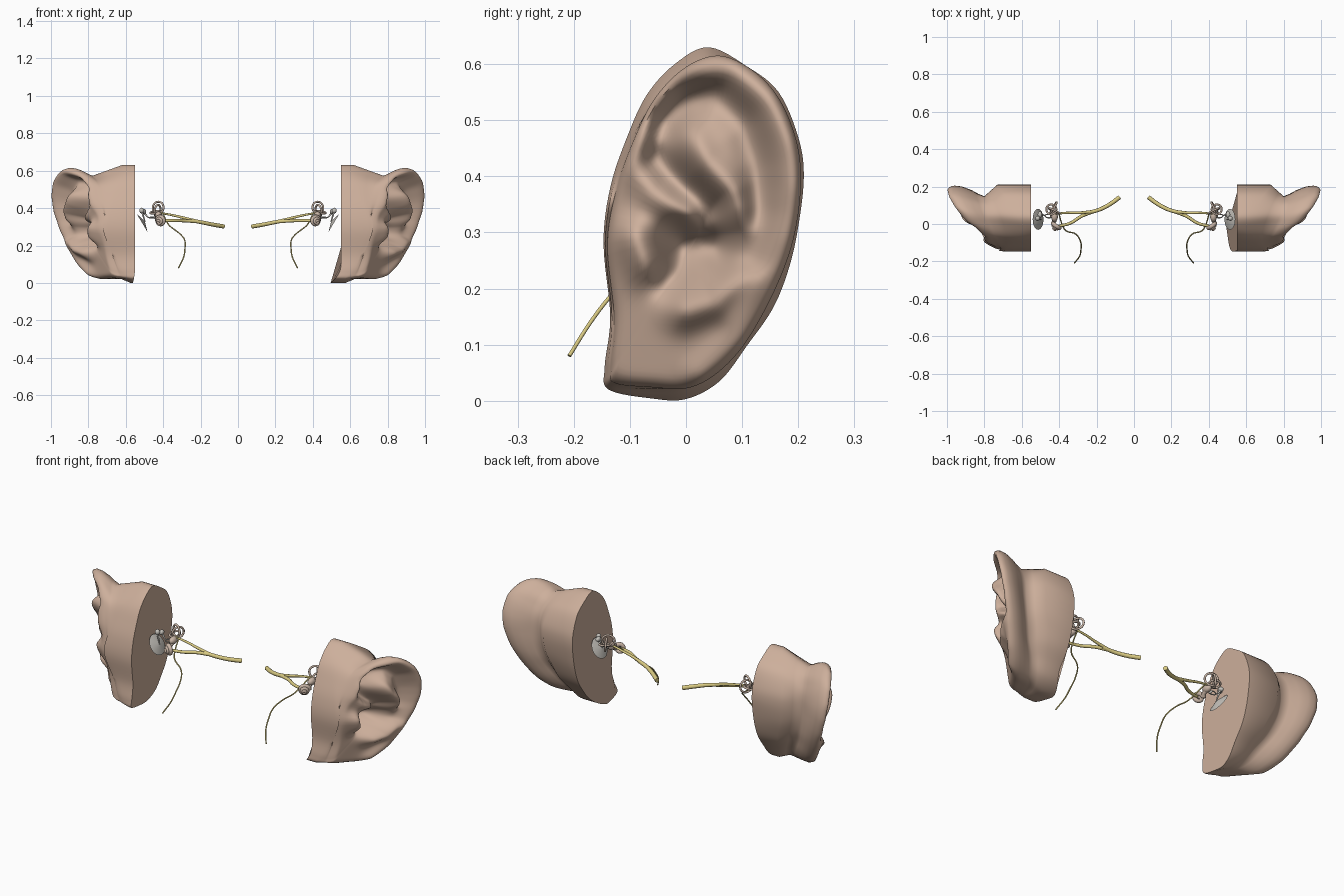
import bpy, bmesh
from math import sin, cos, pi, exp, hypot
from mathutils import Vector, Matrix

if "Cube" in bpy.data.objects:
    bpy.data.objects.remove(bpy.data.objects["Cube"])


def material(name, rgb):
    m = bpy.data.materials.new(name)
    m.diffuse_color = (*rgb, 1)
    m.use_nodes = True
    m.node_tree.nodes["Principled BSDF"].inputs["Base Color"].default_value = m.diffuse_color
    return m


SKIN = material("skin", (0.61, 0.43, 0.33))
NERVE = material("nerve_yellow", (0.68, 0.58, 0.22))
BONE = material("bone", (0.58, 0.46, 0.38))
DRUM = material("membrane_grey", (0.56, 0.54, 0.50))


def spline(pts, per):
    """Closed Catmull-Rom curve through pts."""
    out, n = [], len(pts)
    P = [Vector(p) for p in pts]
    for i in range(n):
        a, b, c, d = (P[(i + k) % n] for k in (-1, 0, 1, 2))
        for s in range(per):
            t = s / per
            out.append(0.5 * (2 * b + (c - a) * t + (2 * a - 5 * b + 4 * c - d) * t * t
                              + (3 * b - a - 3 * c + d) * t ** 3))
    return out


def finish(ob, mat, mirror=True, angle=0.7):
    ob.data.materials.append(mat)
    if mirror:
        ob.modifiers.new("mirror", 'MIRROR').use_mirror_merge = False
    bpy.ops.object.select_all(action='DESELECT')
    ob.select_set(True)
    bpy.context.view_layer.objects.active = ob
    bpy.ops.object.shade_smooth_by_angle(angle=angle)
    return ob


def from_bmesh(name, bm, mat, mirror=True, angle=0.7):
    bmesh.ops.recalc_face_normals(bm, faces=bm.faces)
    me = bpy.data.meshes.new(name)
    bm.to_mesh(me)
    bm.free()
    ob = bpy.data.objects.new(name, me)
    bpy.context.collection.objects.link(ob)
    return finish(ob, mat, mirror, angle)


def tube(name, pts, r, mat, taper=1.0, closed=False):
    cu = bpy.data.curves.new(name, 'CURVE')
    cu.dimensions, cu.bevel_depth, cu.bevel_resolution = '3D', r, 3
    cu.use_fill_caps, cu.resolution_u = True, 6
    sp = cu.splines.new('BEZIER')
    sp.bezier_points.add(len(pts) - 1)
    for i, (b, p) in enumerate(zip(sp.bezier_points, pts)):
        b.co = p
        b.handle_left_type = b.handle_right_type = 'AUTO'
        b.radius = 1 + (taper - 1) * i / (len(pts) - 1)
    sp.use_cyclic_u = closed
    ob = bpy.data.objects.new(name, cu)
    bpy.context.collection.objects.link(ob)
    bpy.ops.object.select_all(action='DESELECT')
    ob.select_set(True)
    bpy.context.view_layer.objects.active = ob
    bpy.ops.object.convert(target='MESH')
    return finish(bpy.context.view_layer.objects.active, mat)


def blob(name, loc, size, mat):
    bm = bmesh.new()
    bmesh.ops.create_uvsphere(bm, u_segments=20, v_segments=12, radius=1,
                              matrix=Matrix.Translation(loc) @ Matrix.Diagonal((*size, 1)))
    return from_bmesh(name, bm, mat)


# Outer ear: matching outlines of the skull-side slab, the groove behind, and the rim
SLAB = [(.62, .04, .63), (.66, .11, .595), (.70, .165, .55), (.73, .20, .47), (.73, .21, .40),
        (.72, .20, .31), (.69, .183, .235), (.67, .155, .165), (.64, .11, .10), (.61, .06, .035),
        (.58, 0, .003), (.57, -.06, .004), (.57, -.138, .02), (.60, -.145, .06), (.63, -.135, .15),
        (.69, -.147, .28), (.68, -.135, .38), (.65, -.105, .47), (.62, -.07, .545), (.60, -.02, .60)]
NECK = [(.78, .05, .572), (.79, .10, .548), (.80, .13, .50), (.80, .145, .45), (.80, .148, .38),
        (.79, .143, .31), (.77, .128, .24), (.74, .10, .175), (.70, .072, .115), (.67, .04, .06),
        (.64, 0, .028), (.61, -.06, .02), (.60, -.133, .025), (.63, -.139, .06), (.67, -.132, .15),
        (.72, -.144, .28), (.71, -.13, .38), (.71, -.10, .46), (.73, -.06, .525), (.76, 0, .56)]
RIM = [(.06, .615), (.12, .588), (.165, .54), (.195, .47), (.205, .40),
       (.198, .32), (.18, .25), (.145, .17), (.10, .095), (.05, .045),
       (0, .022), (-.06, .024), (-.128, .032), (-.134, .06), (-.128, .15),
       (-.14, .28), (-.123, .38), (-.093, .465), (-.055, .54), (0, .595)]

# Ridges and hollows of the ear face: (height, width, path in y,z)
RELIEF = [
    (.024, .026, [(.0, .335), (-.06, .37), (-.09, .42), (-.075, .49), (-.04, .545), (.02, .582), (.08, .585),
                  (.14, .535), (.172, .46), (.178, .38), (.16, .29), (.125, .2), (.08, .11), (.02, .05)]),
    (-.05, .032, [(-.035, .50), (0, .54), (.055, .545), (.105, .49), (.128, .42), (.13, .34), (.11, .26)]),
    (-.04, .045, [(-.03, .49), (-.005, .52)]),
    (.055, .032, [(.005, .47), (.035, .42), (.08, .37), (.105, .30), (.095, .23), (.05, .175), (0, .16)]),
    (-.125, .046, [(.0, .275), (.05, .275)]),
    (-.06, .030, [(-.05, .43), (-.005, .385), (.045, .345)]),
    (.055, .034, [(-.095, .29), (-.075, .25)]),
    (-.035, .028, [(-.03, .21), (-.01, .225)]),
]


def seg_dist(p, a, b):
    dy, dz = b[0] - a[0], b[1] - a[1]
    t = max(0, min(1, ((p[0] - a[0]) * dy + (p[1] - a[1]) * dz) / (dy * dy + dz * dz)))
    return hypot(p[0] - a[0] - t * dy, p[1] - a[1] - t * dz)


def face_x(y, z):
    x = .755 + .70 * (y + .15) - .2 * (.5 - z)
    for h, w, path in RELIEF:
        d = min(seg_dist((y, z), a, b) for a, b in zip(path, path[1:]))
        x += h * exp(-(d / w) ** 2)
    return x


def outer_ear(name, side, flare):
    s, n = spline(SLAB, 6), spline(NECK, 6)
    a = [Vector((face_x(p.x, p.y) - .03, p.x, p.y)) for p in spline(RIM, 6)]
    inner = [Vector((.55 - flare * max(0, 1 - p.z / .09) ** 2, p.y, p.z)) for p in s]

    def between(tx, tp):
        return [Vector((p.x + (q.x - p.x) * tx, p.y + (q.y - p.y) * tp, p.z + (q.z - p.z) * tp))
                for p, q in zip(n, a)]
    rings = [inner, s, [p.lerp(q, .6) for p, q in zip(s, n)], n,
             between(.25, .28), between(.5, .65), between(.78, .93), a]
    cy, cz = .025, .30
    for t in [.985, .96] + [.93 - .03 * i for i in range(31)]:
        ring = []
        for p in a:
            y, z = cy + (p.y - cy) * t, cz + (p.z - cz) * t
            ring.append(Vector((face_x(y, z) - .03 * max(0, (t - .94) / .06) ** 2, y, z)))
        rings.append(ring)
    # soften the face rings so the ridges blend into each other
    m = len(a)
    for _ in range(2):
        for k in range(9, len(rings) - 1):
            for i in range(m):
                nb = rings[k - 1][i].x + rings[k + 1][i].x + rings[k][i - 1].x + rings[k][(i + 1) % m].x
                rings[k][i].x = .5 * rings[k][i].x + .125 * nb
    bm = bmesh.new()
    vs = [[bm.verts.new((side * p.x, p.y, p.z)) for p in r] for r in rings]
    for r, q in zip(vs, vs[1:]):
        for i in range(m):
            bm.faces.new((r[i], r[(i + 1) % m], q[(i + 1) % m], q[i]))
    bm.faces.new(vs[0])
    bm.faces.new(vs[-1])
    return from_bmesh(name, bm, SKIN, mirror=False, angle=1.2)


outer_ear("outer_ear_right", 1, .055)
outer_ear("outer_ear_left", -1, -.012)

# Eardrum: shallow tilted cone
bm = bmesh.new()
bmesh.ops.create_cone(bm, segments=32, radius1=.056, radius2=.004, depth=.016, cap_ends=True)
axis = Vector((-.84, 0, .5)).to_track_quat('Z', 'Y').to_matrix().to_4x4()
bmesh.ops.transform(bm, matrix=Matrix.Translation((.506, .025, .325)) @ axis, verts=bm.verts)
from_bmesh("eardrum", bm, DRUM)

# Ossicles: hammer, anvil and stirrup
blob("hammer_head", (.515, .03, .387), (.013, .013, .015), DRUM)
tube("hammer_handle", [(.515, .03, .385), (.507, .026, .36), (.497, .024, .325)], .006, DRUM, .5)
blob("anvil_body", (.503, .05, .382), (.012, .017, .013), DRUM)
tube("anvil_leg", [(.503, .052, .38), (.49, .05, .36), (.475, .045, .348)], .006, DRUM, .5)
tube("stirrup_arch", [(.446, .052, .352), (.462, .052, .353), (.475, .044, .348),
                      (.462, .034, .347), (.446, .034, .348)], .003, DRUM)
blob("stirrup_plate", (.445, .043, .35), (.004, .014, .008), DRUM)

# Inner ear: vestibule, three semicircular canals, snail
blob("vestibule", (.425, .04, .362), (.018, .028, .020), BONE)


def canal(name, centre, normal, r):
    q = Vector(normal).to_track_quat('Z', 'Y')
    pts = [Vector(centre) + q @ Vector((r * cos(2 * pi * i / 12), r * sin(2 * pi * i / 12), 0))
           for i in range(12)]
    tube(name, pts, .0055, BONE, closed=True)


canal("upper_canal", (.427, .070, .402), (.45, -.9, .1), .032)
canal("rear_canal", (.430, .088, .385), (.85, .5, .1), .032)
canal("side_canal", (.442, .078, .378), (.15, -.2, 1), .027)

q = Vector((.45, -.8, -.15)).to_track_quat('Z', 'Y')
coil = []
for i in range(31):
    u = i / 30
    r, ang = .021 * (1 - u) + .003, 2 * pi * 2.6 * u
    coil.append(Vector((.412, -.006, .332)) + q @ Vector((r * cos(ang), r * sin(ang), .03 * u)))
tube("snail", coil, .012, BONE, .5)
tube("snail_base", [(.425, .04, .355), (.425, .018, .345), coil[0]], .011, BONE)

# Nerves
tube("nerve_trunk", [(.077, .143, .302), (.13, .105, .311), (.19, .075, .323), (.25, .06, .334)], .0115, NERVE, .85)
tube("nerve_upper_branch", [(.22, .067, .33), (.29, .06, .348), (.35, .06, .362), (.42, .055, .375)], .0085, NERVE, .6)
tube("nerve_lower_branch", [(.22, .066, .328), (.28, .042, .332), (.34, .005, .333), (.405, -.012, .333)],
     .0095, NERVE, .8)
tube("thin_nerve", [(.40, .05, .37), (.385, 0, .335), (.365, -.035, .305), (.31, -.055, .262), (.284, -.10, .225),
                    (.284, -.14, .18), (.29, -.17, .14), (.318, -.208, .08)], .0035, NERVE)
